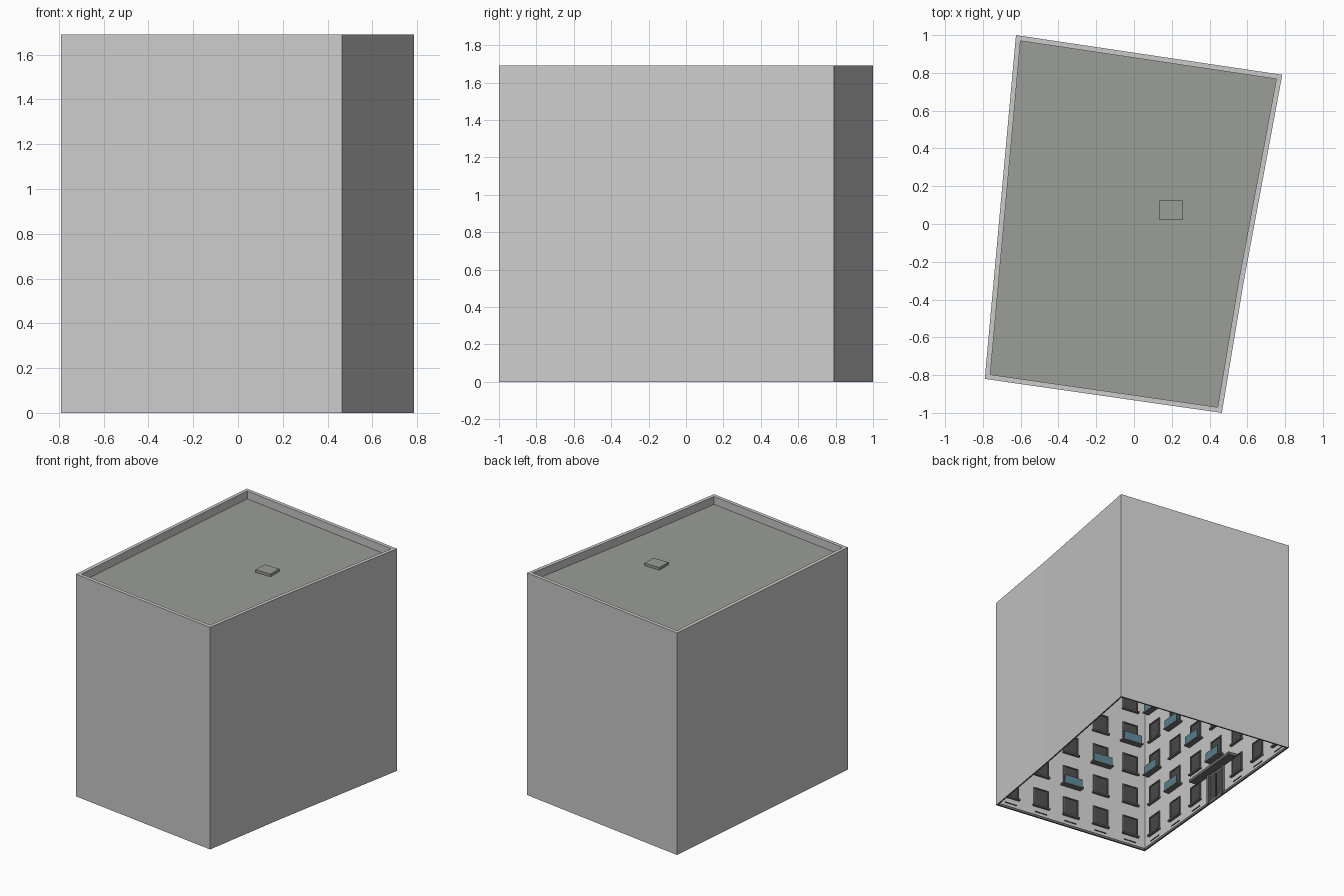
import bpy, bmesh
from mathutils import Vector

if "Cube" in bpy.data.objects:
    bpy.data.objects.remove(bpy.data.objects["Cube"])

# footprint, counter-clockwise, with a slight kink in the right wall
FOOT = [Vector(p) for p in ((-0.79, -0.82), (0.465, -1.0), (0.58, -0.31), (0.785, 0.79), (-0.625, 1.0))]
N = len(FOOT)
TOP, DECK, FLOOR = 1.69, 1.63, 0.26


def material(name, col):
    m = bpy.data.materials.new(name)
    m.diffuse_color = (*col, 1)
    m.use_nodes = True
    m.node_tree.nodes["Principled BSDF"].inputs["Base Color"].default_value = m.diffuse_color
    return m


DARK = material("dark", (0.07, 0.07, 0.07))
TRIM = material("trim", (0.16, 0.16, 0.16))
GLASS = material("blue_glass", (0.10, 0.22, 0.28))
ROOF = material("roof_felt", (0.32, 0.34, 0.31))

meshes = {}


def part(name, mat=None):
    return meshes.setdefault(name, (bmesh.new(), mat))[0]


def inset(d):
    """Footprint moved inward by d with mitred corners."""
    out = []
    for i in range(N):
        e1 = (FOOT[i] - FOOT[i - 1]).normalized()
        e2 = (FOOT[(i + 1) % N] - FOOT[i]).normalized()
        n1, n2 = Vector((-e1.y, e1.x)), Vector((-e2.y, e2.x))
        out.append(FOOT[i] + (n1 + n2) * d / (1 + n1.dot(n2)))
    return out


def ring(bm, d, z):
    return [bm.verts.new((p.x, p.y, z)) for p in inset(d)]


def bridge(bm, a, b):
    for i in range(N):
        j = (i + 1) % N
        bm.faces.new((a[i], a[j], b[j], b[i]))


def ring_band(bm, d0, d1, z0, z1):
    loops = [ring(bm, d, z) for d, z in ((d0, z0), (d0, z1), (d1, z1), (d1, z0))]
    for k in range(4):
        bridge(bm, loops[k], loops[(k + 1) % 4])


def box(bm, wall, t0, t1, d0, d1, z0, z1):
    """Box on a wall: t along it, d inward, z up."""
    o, u, n = wall
    r = bmesh.ops.create_cube(bm, size=1)
    for v in r["verts"]:
        p = o + u * (t0 if v.co.x < 0 else t1) + n * (d0 if v.co.y < 0 else d1)
        v.co = (p.x, p.y, z0 if v.co.z < 0 else z1)


def window(wall, t, z, balcony):
    w, h = 0.055, 0.068
    box(part("window_panes", DARK), wall, t - w, t + w, 0.001, 0.004, z - h, z + h)
    fr = part("window_frames", TRIM)
    for s in (-1, 1):
        e = sorted((t + s * w, t + s * (w + 0.008)))
        box(fr, wall, *e, 0.001, 0.01, z - h, z + h + 0.008)
    box(fr, wall, t - w, t + w, 0.001, 0.01, z + h, z + h + 0.008)
    box(part("window_sills", TRIM), wall, t - 0.07, t + 0.07, 0.001, 0.022, z - h - 0.012, z - h)
    if balcony:
        b = z - h - 0.015
        box(part("balcony_slabs", TRIM), wall, t - 0.085, t + 0.085, 0.001, 0.05, b - 0.012, b)
        g = part("balcony_glass", GLASS)
        box(g, wall, t - 0.075, t + 0.075, 0.042, 0.046, b, b + 0.06)


# outer walls, open at the bottom
bm = part("walls")
bridge(bm, ring(bm, 0, 0), ring(bm, 0, DECK))

# parapet, roof deck, hatch and inner plinth
ring_band(part("parapet"), 0, 0.027, DECK, TOP)
bm = part("roof_deck", ROOF)
bm.faces.new(ring(bm, 0, DECK))
hatch_wall = (Vector((0.135, 0.02)), Vector((1, 0)), Vector((0, 1)))
box(part("roof_hatch", ROOF), hatch_wall, 0, 0.125, 0, 0.105, DECK, DECK + 0.02)
ring_band(part("plinth", TRIM), 0.001, 0.012, 0, 0.018)

# courtyard-side facades: five to seven bays, six storeys
BAYS = [5, 3, 4, 5, 7]
for i in range(N):
    a, b = FOOT[i], FOOT[(i + 1) % N]
    u = (b - a).normalized()
    wall = (a, u, Vector((-u.y, u.x)))
    step = (b - a).length / BAYS[i]
    for c in range(BAYS[i]):
        t = step * (c + 0.5)
        entrance = i == 4 and c == 3
        for r in range(6):
            if r or not entrance:
                odd = (c + 1 + r) % 2
                window(wall, t, 0.17 + FLOOR * r, 1 <= r <= 4 and odd == (i == 4) and c + r > 1)
        if entrance:
            # double door with posts and a long canopy
            for s in (-1, 1):
                e = sorted((t + s * 0.005, t + s * 0.075))
                box(part("door_leaves", DARK), wall, *e, 0.001, 0.008, 0.02, 0.225)
                e = sorted((t + s * 0.08, t + s * 0.1))
                box(part("door_posts", TRIM), wall, *e, 0.001, 0.02, 0.0, 0.24)
            box(part("door_canopy", TRIM), wall, t - 0.25, t + 0.25, 0.001, 0.07, 0.24, 0.262)
        else:
            box(part("wall_vents", DARK), wall, t - 0.05, t + 0.05, 0.001, 0.005, 0.045, 0.053)

for name, (bm, mat) in meshes.items():
    if name != "walls" and name != "roof_deck":
        bmesh.ops.recalc_face_normals(bm, faces=bm.faces)
    me = bpy.data.meshes.new(name)
    bm.to_mesh(me)
    bm.free()
    if mat:
        me.materials.append(mat)
    bpy.context.collection.objects.link(bpy.data.objects.new(name, me))
